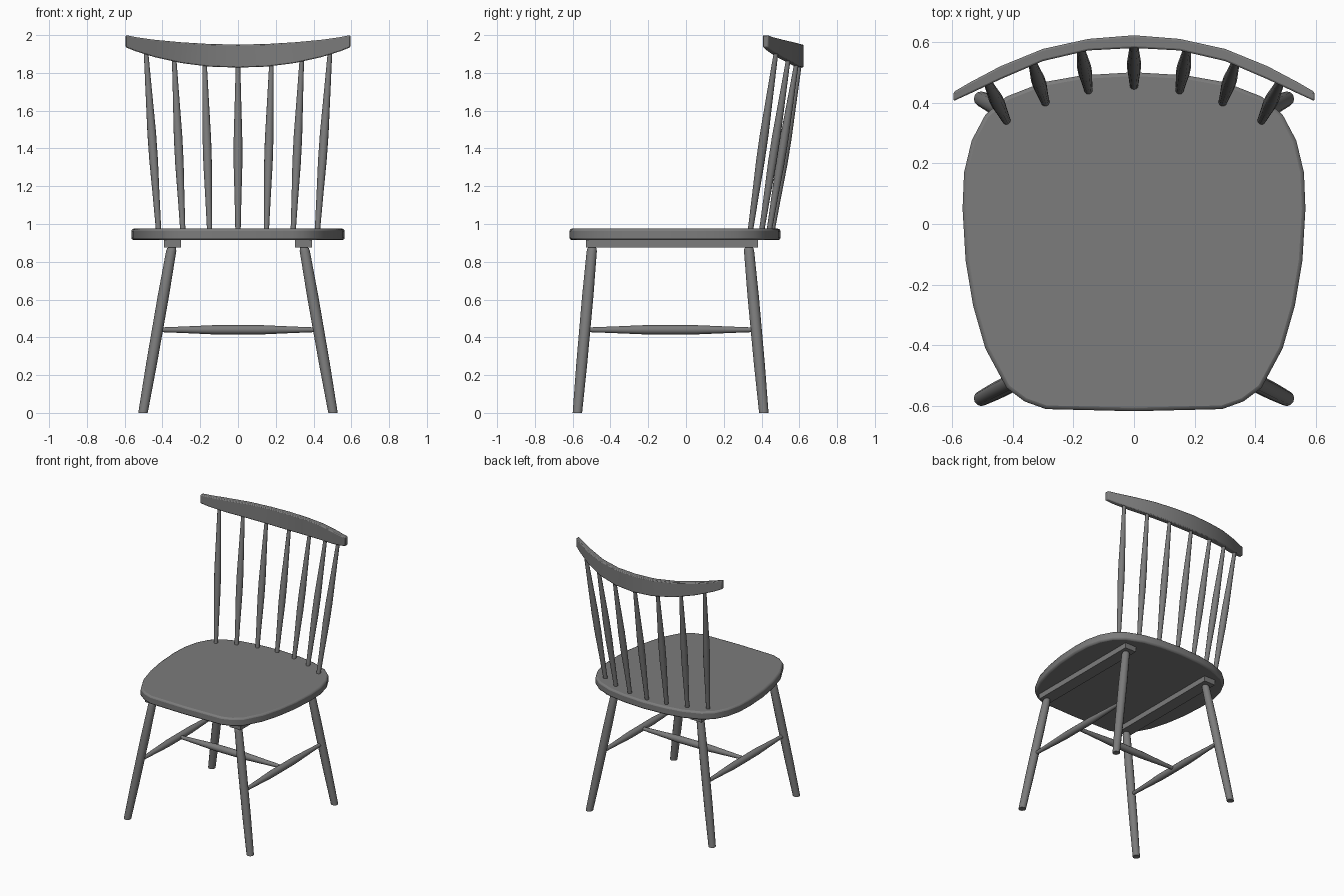
import bpy, bmesh, math
from mathutils import Vector

if "Cube" in bpy.data.objects:
    bpy.data.objects.remove(bpy.data.objects["Cube"])

wood = bpy.data.materials.new("grey wood")
wood.diffuse_color = (0.2, 0.2, 0.2, 1)
wood.use_nodes = True
wood.node_tree.nodes["Principled BSDF"].inputs["Base Color"].default_value = wood.diffuse_color


def finish(name, bm, bevel=0, angle=35):
    bmesh.ops.recalc_face_normals(bm, faces=bm.faces)
    me = bpy.data.meshes.new(name)
    bm.to_mesh(me)
    bm.free()
    me.materials.append(wood)
    ob = bpy.data.objects.new(name, me)
    bpy.context.collection.objects.link(ob)
    if bevel:
        m = ob.modifiers.new("soft edges", 'BEVEL')
        m.width, m.segments = bevel, 2
        m.limit_method, m.angle_limit = 'ANGLE', math.radians(40)
    bpy.ops.object.select_all(action='DESELECT')
    ob.select_set(True)
    bpy.context.view_layer.objects.active = ob
    bpy.ops.object.shade_smooth_by_angle(angle=math.radians(angle))
    return ob


def loft(bm, rings):
    """Skin a list of closed point rings and cap both ends."""
    vs = [[bm.verts.new(p) for p in r] for r in rings]
    n = len(vs[0])
    for a, b in zip(vs, vs[1:]):
        for i in range(n):
            bm.faces.new((a[i], a[(i + 1) % n], b[(i + 1) % n], b[i]))
    bm.faces.new(vs[0])
    bm.faces.new(vs[-1])


def turned(name, p, q, profile, flat_ends=False, sides=12):
    """Turned rod from p to q; profile = (fraction, radius) pairs."""
    p, q = Vector(p), Vector(q)
    d = q - p
    rot = d.to_track_quat('Z', 'Y')
    rings = []
    for t, r in profile:
        ring = []
        for i in range(sides):
            a = 2 * math.pi * i / sides
            off = Vector((math.cos(a) * r, math.sin(a) * r, 0))
            off = off if flat_ends else rot @ off
            ring.append(p + d * t + off)
        rings.append(ring)
    bm = bmesh.new()
    loft(bm, rings)
    return finish(name, bm)


# seat: half outline mirrored, extruded and softened
half = [(0, 0.5), (0.17, 0.49), (0.3, 0.467), (0.42, 0.42), (0.49, 0.36), (0.535, 0.275),
        (0.56, 0.17), (0.565, 0.05), (0.555, -0.12), (0.53, -0.27), (0.49, -0.41),
        (0.42, -0.54), (0.36, -0.585), (0.29, -0.61), (0, -0.617)]
outline = half + [(-x, y) for x, y in half[-2:0:-1]]
bm = bmesh.new()
loft(bm, [[(x, y, z) for x, y in outline] for z in (0.915, 0.975)])
finish("seat", bm, 0.012)

# curved top rail: (x, back y, front y, bottom z, top z)
rail = [(0, 0.622, 0.58, 1.828, 1.95), (0.15, 0.61, 0.572, 1.833, 1.953),
        (0.30, 0.577, 0.537, 1.852, 1.962), (0.44, 0.52, 0.477, 1.883, 1.975),
        (0.54, 0.467, 0.43, 1.914, 1.989), (0.595, 0.435, 0.405, 1.936, 2.0)]
full = [(-r[0],) + r[1:] for r in rail[:0:-1]] + rail
bm = bmesh.new()
loft(bm, [[(x, yb, z0), (x, yb, z1), (x, yf, z1), (x, yf, z0)] for x, yb, yf, z0, z1 in full])
finish("top_rail", bm, 0.006)

# back spindles: bottom (x, y), top (x, y, z)
spindle = [(0, 0.014), (0.2, 0.018), (0.4, 0.023), (0.55, 0.023), (0.75, 0.018), (1, 0.012)]
spots = [((0, 0.455), (0, 0.6, 1.84)), ((0.15, 0.44), (0.177, 0.585, 1.85)),
         ((0.292, 0.4), (0.338, 0.542, 1.875)), ((0.42, 0.34), (0.487, 0.477, 1.91))]
for i, (b, t) in enumerate(spots):
    for s in ((1, -1) if i else (1,)):
        turned("back_spindle", (b[0] * s, b[1], 0.96), (t[0] * s, t[1], t[2]), spindle)

# legs, cleats and side stretchers on both sides
leg = [(0, 0.025), (0.3, 0.029), (0.7, 0.030), (0.975, 0.027), (0.992, 0.024), (1, 0.018)]
bar = [(0, 0.012), (0.15, 0.017), (0.35, 0.0245), (0.65, 0.0245), (0.85, 0.017), (1, 0.012)]
for s in (1, -1):
    turned("front_leg", (0.503 * s, -0.575, 0), (0.35 * s, -0.497, 0.878), leg, True)
    turned("back_leg", (0.503 * s, 0.412, 0), (0.35 * s, 0.332, 0.878), leg, True)
    turned("side_stretcher", (0.425 * s, -0.53, 0.44), (0.425 * s, 0.365, 0.44), bar)
    bm = bmesh.new()
    loft(bm, [[(x * s, y, z) for x, y in ((0.303, -0.53), (0.393, -0.53), (0.393, 0.38), (0.303, 0.38))]
              for z in (0.876, 0.92)])
    finish("seat_cleat", bm)

# cross stretcher joining the side stretchers
turned("cross_stretcher", (-0.42, -0.083, 0.44), (0.42, -0.083, 0.44), bar)
